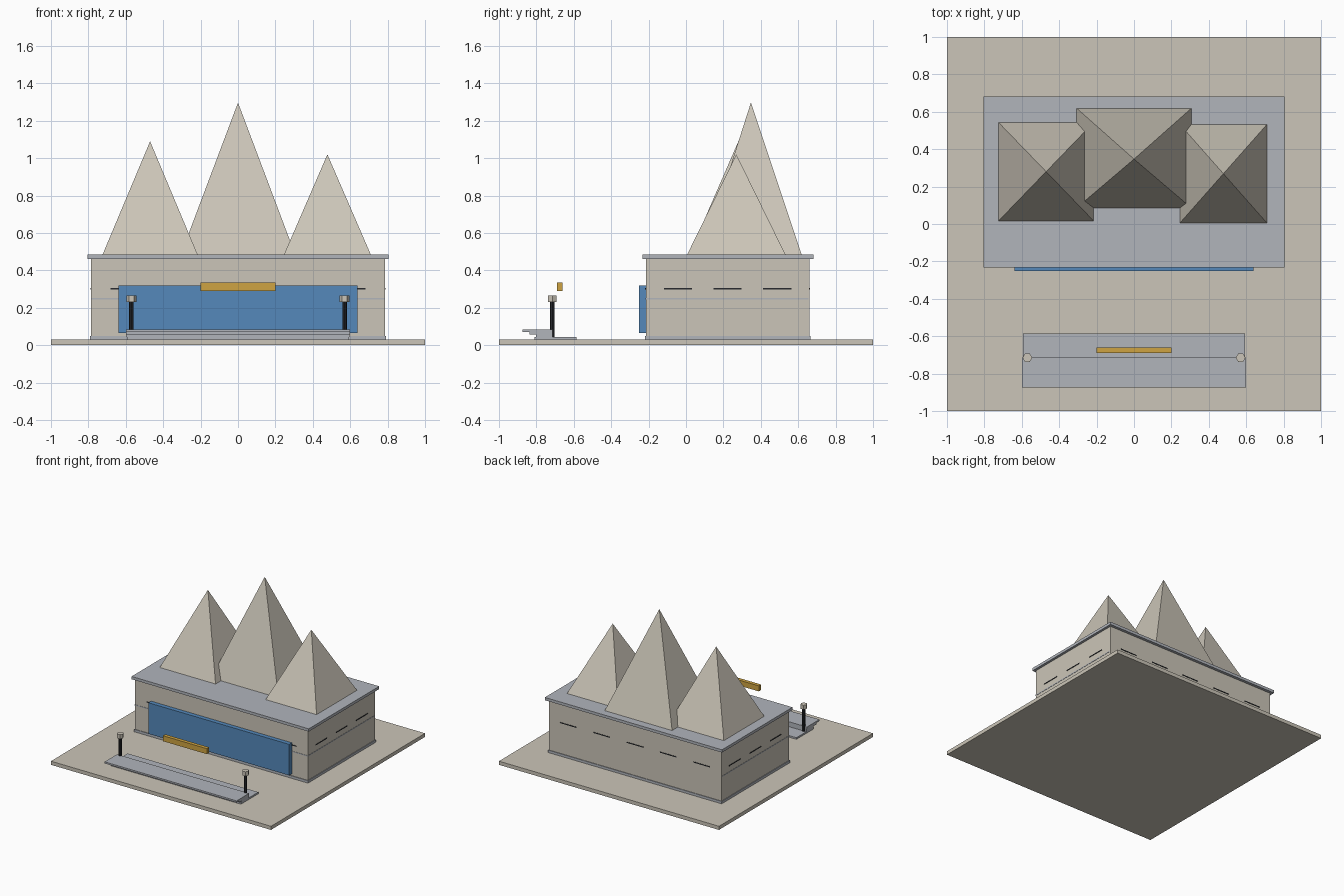
import bpy
import math

cube = bpy.data.objects.get("Cube")
if cube:
    bpy.data.objects.remove(cube, do_unlink=True)


def material(name, rgb):
    m = bpy.data.materials.new(name)
    m.use_nodes = True
    m.diffuse_color = (*rgb, 1)
    m.node_tree.nodes["Principled BSDF"].inputs["Base Color"].default_value = (*rgb, 1)
    return m


stone = material("warm stone", (0.60, 0.56, 0.48))
slate = material("blue grey", (0.44, 0.46, 0.50))
glass = material("blue glass", (0.09, 0.25, 0.50))
gold = material("gold", (0.62, 0.37, 0.055))
black = material("black metal", (0.02, 0.022, 0.026))


def mesh_object(name, verts, faces, mat):
    me = bpy.data.meshes.new(name)
    me.from_pydata(verts, [], faces)
    me.materials.append(mat)
    ob = bpy.data.objects.new(name, me)
    bpy.context.collection.objects.link(ob)
    return ob


def box(name, x, y, z, mat):
    """Box from its (min, max) range on each axis."""
    verts = [(a, b, c) for a in x for b in y for c in z]
    faces = [(0, 1, 3, 2), (4, 6, 7, 5), (0, 4, 5, 1),
             (2, 3, 7, 6), (0, 2, 6, 4), (1, 5, 7, 3)]
    return mesh_object(name, verts, faces, mat)


def pyramid(name, x, y, z, apex, mat):
    verts = [(x[0], y[0], z), (x[1], y[0], z), (x[1], y[1], z), (x[0], y[1], z), apex]
    faces = [(3, 2, 1, 0)] + [(i, (i + 1) % 4, 4) for i in range(4)]
    return mesh_object(name, verts, faces, mat)


def prism(name, x, y, z, radius, sides, mat):
    """Upright prism with a corner pointing along x."""
    ring = [math.tau * i / sides for i in range(sides)]
    verts = [(x + radius * math.cos(a), y + radius * math.sin(a), h) for h in z for a in ring]
    faces = [(i, (i + 1) % sides, sides + (i + 1) % sides, sides + i) for i in range(sides)]
    faces += [tuple(reversed(range(sides))), tuple(range(sides, 2 * sides))]
    return mesh_object(name, verts, faces, mat)


# Ground slab and main hall
box("plaza", (-1, 1), (-1, 1), (0, 0.03), stone)
box("hall", (-0.785, 0.785), (-0.215, 0.66), (0.03, 0.462), stone)
box("skirting", (-0.79, 0.79), (-0.22, 0.665), (0.03, 0.05), slate)
box("wall_band", (-0.787, 0.787), (-0.217, 0.655), (0.245, 0.253), slate)
box("roof_slab", (-0.805, 0.805), (-0.232, 0.683), (0.462, 0.485), slate)

# Slit windows on all four walls
SLIT_Z = (0.299, 0.306)
for i in range(5):
    cx = (i - 2) * 0.303
    span = (cx - 0.075, cx + 0.075)
    box(f"front_slit_{i + 1}", span, (-0.218, -0.21), SLIT_Z, black)
    box(f"back_slit_{i + 1}", span, (0.655, 0.663), SLIT_Z, black)
for side, s in (("left", 1), ("right", -1)):
    for i in range(3):
        cy = 0.223 + (i - 1) * 0.265
        xs = sorted((s * 0.78, s * 0.788))
        box(f"{side}_slit_{i + 1}", xs, (cy - 0.075, cy + 0.075), SLIT_Z, black)

# Three roof spires
pyramid("centre_spire", (-0.308, 0.308), (0.085, 0.62), 0.48, (0, 0.347, 1.297), stone)
pyramid("right_spire", (-0.726, -0.214), (0.015, 0.545), 0.48, (-0.47, 0.28, 1.09), stone)
pyramid("left_spire", (0.244, 0.712), (0.004, 0.534), 0.48, (0.478, 0.269, 1.02), stone)

# Glazed front and floating sign bar
box("glass_front", (-0.64, 0.64), (-0.25, -0.215), (0.065, 0.32), glass)
box("sign_bar", (-0.2, 0.2), (-0.69, -0.66), (0.29, 0.335), gold)

# Steps
STEPS = [(-0.81, -0.585), (-0.803, -0.713), (-0.838, -0.713), (-0.875, -0.713)]
for i, ys in enumerate(STEPS):
    half = 0.594 + 0.002 * i
    base = 0.03 + 0.0135 * i
    box(f"step_{i + 1}", (-half, half), ys, (base, base + 0.0135), slate)

# Lamp posts
for side, s in (("left", 1), ("right", -1)):
    prism(f"{side}_lamp_post", s * 0.57, -0.715, (0.03, 0.235), 0.012, 8, black)
    prism(f"{side}_lamp_head", s * 0.57, -0.715, (0.23, 0.265), 0.026, 6, stone)
